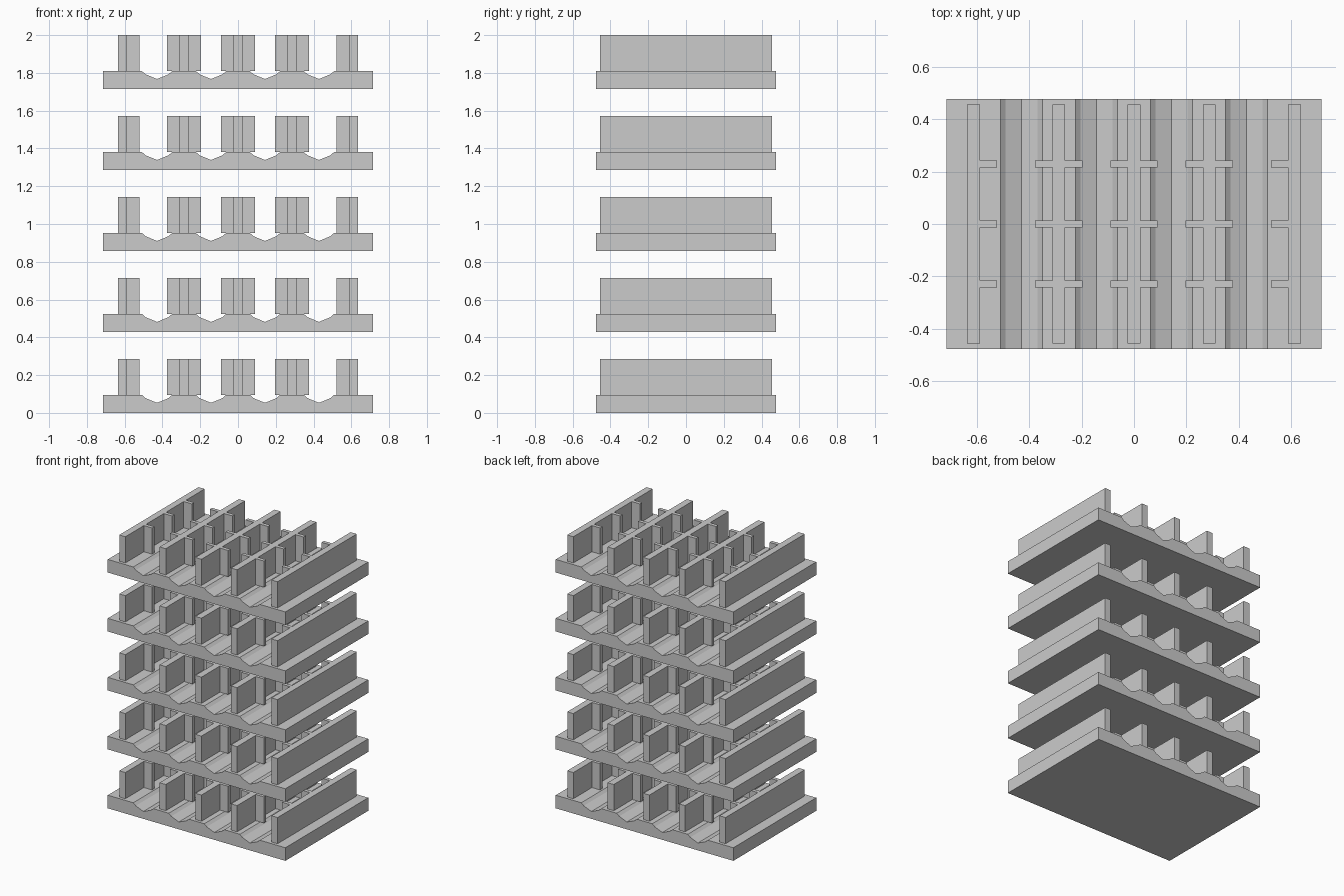
import bpy, bmesh
from mathutils import Vector

cube = bpy.data.objects.get("Cube")
if cube:
    bpy.data.objects.remove(cube, do_unlink=True)

UNIT = 1 / 21
LEVELS = 5
PITCH = 9 * UNIT
SLAB_H, WALL_H = 2 * UNIT, 4 * UNIT
SLAB_X, SLAB_Y = 15 * UNIT, 10 * UNIT
WALL_Y, WALL_T = 0.455, 0.0245
STUB_REACH, STUB_T, STUB_GAP = 0.09, 0.0133, 0.2286

grey = bpy.data.materials.new("plain grey")
grey.use_nodes = True
colour = (0.6, 0.6, 0.6, 1)
grey.diffuse_color = colour
grey.node_tree.nodes["Principled BSDF"].inputs["Base Color"].default_value = colour


def extrude_outline(name, points, depth):
    """Extrude a closed outline of 3D points along a depth vector."""
    bm = bmesh.new()
    face = bm.faces.new([bm.verts.new(p) for p in points])
    new = bmesh.ops.extrude_face_region(bm, geom=[face], use_keep_orig=True)["geom"]
    bmesh.ops.translate(bm, vec=Vector(depth),
                        verts=[g for g in new if isinstance(g, bmesh.types.BMVert)])
    bmesh.ops.recalc_face_normals(bm, faces=bm.faces)
    mesh = bpy.data.meshes.new(name)
    bm.to_mesh(mesh)
    bm.free()
    mesh.materials.append(grey)
    obj = bpy.data.objects.new(name, mesh)
    bpy.context.collection.objects.link(obj)
    return obj


def wall_side(sign, stubs):
    """One long side of a divider, from front to back, with optional stubs."""
    side = [(sign * WALL_T, -WALL_Y)]
    if stubs:
        for row in (-1, 0, 1):
            y0, y1 = row * STUB_GAP - STUB_T, row * STUB_GAP + STUB_T
            near, far = sign * WALL_T, sign * STUB_REACH
            side += [(near, y0), (far, y0), (far, y1), (near, y1)]
    return side + [(sign * WALL_T, WALL_Y)]


# Slab section: flat underside, four shallow faceted grooves on top
groove = [(-0.08, 0), (-0.061, -0.017), (0, -0.042), (0.061, -0.017), (0.08, 0)]
section = [(SLAB_X, 0), (-SLAB_X, 0), (-SLAB_X, SLAB_H)]
for k in (-9, -3, 3, 9):
    section += [(k * UNIT + x, SLAB_H + z) for x, z in groove]
section.append((SLAB_X, SLAB_H))

# Dividers: position, stubs on the -x side, stubs on the +x side
dividers = [("right_outer_wall", -0.612, False, True),
            ("right_inner_wall", -0.287, True, True),
            ("centre_wall", 0, True, True),
            ("left_inner_wall", 0.287, True, True),
            ("left_outer_wall", 0.612, True, False)]

for level in range(LEVELS):
    base = level * PITCH
    extrude_outline(f"slab_{level + 1}",
                    [(x, -SLAB_Y, base + z) for x, z in section],
                    (0, 2 * SLAB_Y, 0))
    for name, cx, minus, plus in dividers:
        outline = wall_side(1, plus) + wall_side(-1, minus)[::-1]
        extrude_outline(f"{name}_{level + 1}",
                        [(cx + x, y, base + SLAB_H) for x, y in outline],
                        (0, 0, WALL_H))
